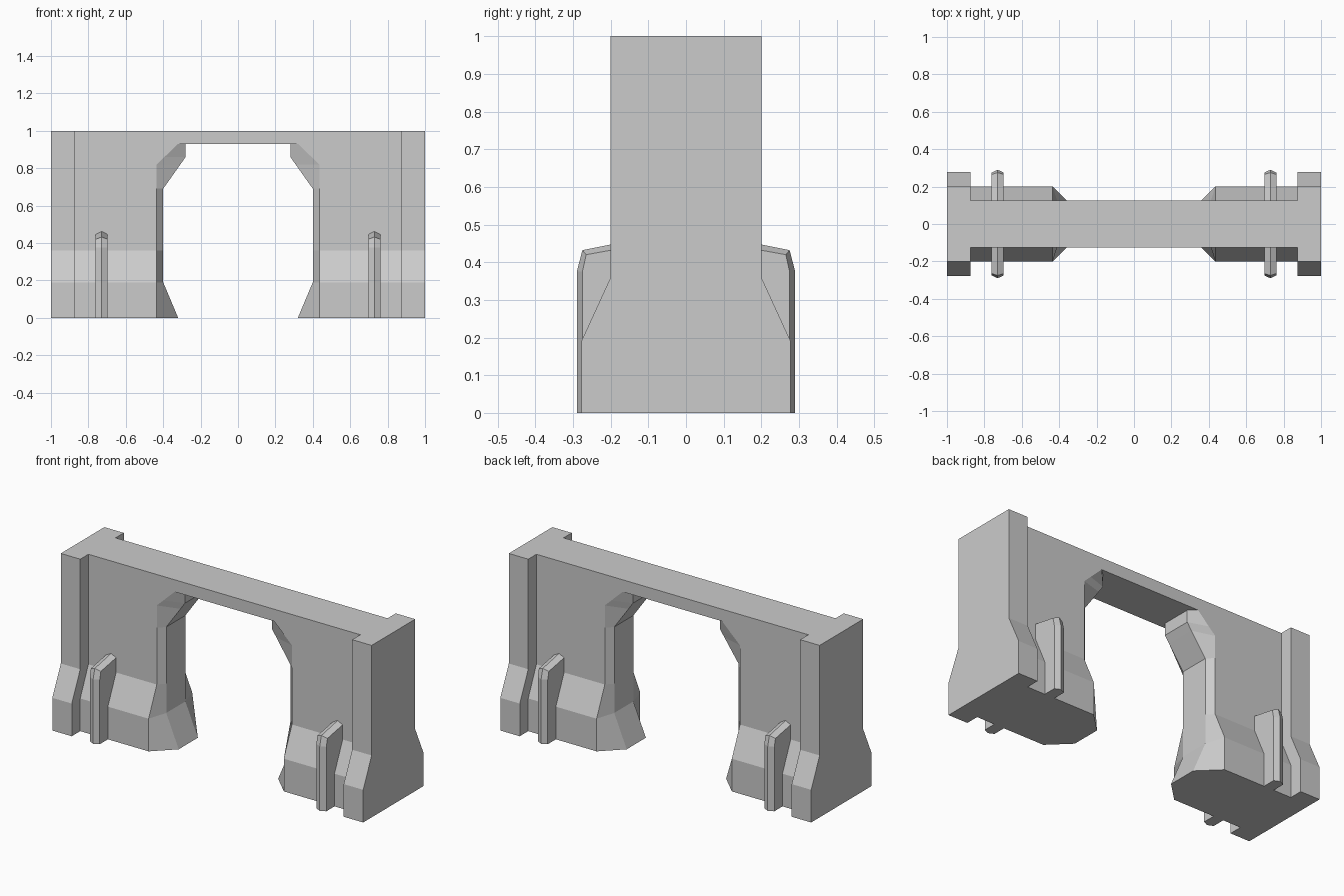
import bpy, bmesh

cube = bpy.data.objects.get("Cube")
if cube:
    bpy.data.objects.remove(cube, do_unlink=True)

concrete = bpy.data.materials.new("plain grey")
concrete.use_nodes = True
concrete.diffuse_color = (0.6, 0.6, 0.6, 1)
concrete.node_tree.nodes["Principled BSDF"].inputs["Base Color"].default_value = (0.6, 0.6, 0.6, 1)


def loft(name, rings, mirror_y=False, open_centre=False):
    """Skin matching rings of points, cap the ends and mirror across x."""
    bm = bmesh.new()
    loops = [[bm.verts.new(p) for p in ring] for ring in rings]
    for a, b in zip(loops, loops[1:]):
        for i in range(len(a)):
            j = (i + 1) % len(a)
            bm.faces.new((a[i], a[j], b[j], b[i]))
    bm.faces.new(loops[0][::-1])
    bm.faces.new(loops[-1])
    bmesh.ops.remove_doubles(bm, verts=bm.verts[:], dist=0.0001)
    bmesh.ops.recalc_face_normals(bm, faces=bm.faces[:])
    if open_centre:
        inner = [f for f in bm.faces if all(abs(v.co.x) < 0.001 for v in f.verts)]
        bmesh.ops.delete(bm, geom=inner, context='FACES')
    mesh = bpy.data.meshes.new(name)
    bm.to_mesh(mesh)
    bm.free()
    mesh.materials.append(concrete)
    obj = bpy.data.objects.new(name, mesh)
    bpy.context.collection.objects.link(obj)
    mod = obj.modifiers.new("mirror", 'MIRROR')
    mod.use_axis = (True, mirror_y, False)
    return obj


# Arched wall: height, half depth, x of the face edge, x of the inner band
BAND = 0.088
wall = [(0, 0.2, 0.435, 0.32), (0.19, 0.2, 0.435, 0.4), (0.36, 0.125, 0.435, 0.4),
        (0.69, 0.125, 0.435, 0.4), (0.82, 0.125, 0.435, 0.308),
        (0.86, 0.125, 0.393, 0.28), (0.93, 0.125, 0.32, 0.28),
        (0.93, 0.125, 0, 0), (1, 0.125, 0, 0)]
loft("arched_wall", [[(0.875, -d, z), (xo, -d, z), (xi, -BAND, z),
                      (xi, BAND, z), (xo, d, z), (0.875, d, z)]
                     for z, d, xo, xi in wall], open_centre=True)

# End pillars with a flared foot
pillar = [(0, 0.278), (0.19, 0.278), (0.36, 0.2), (1, 0.2)]
loft("end_pillars", [[(0.875, -d, z), (1, -d, z), (1, d, z), (0.875, d, z)]
                     for z, d in pillar])

# Buttress fins with a ridged outer edge
side = [(-0.1, 0), (-0.275, 0), (-0.275, 0.375), (-0.265, 0.42), (-0.1, 0.45)]
ridge = [(-0.1, 0), (-0.29, 0), (-0.29, 0.375), (-0.275, 0.432), (-0.1, 0.467)]
loft("buttress_fins", [[(x, y, z) for y, z in profile]
                       for x, profile in ((0.697, side), (0.729, ridge), (0.761, side))],
     mirror_y=True)
